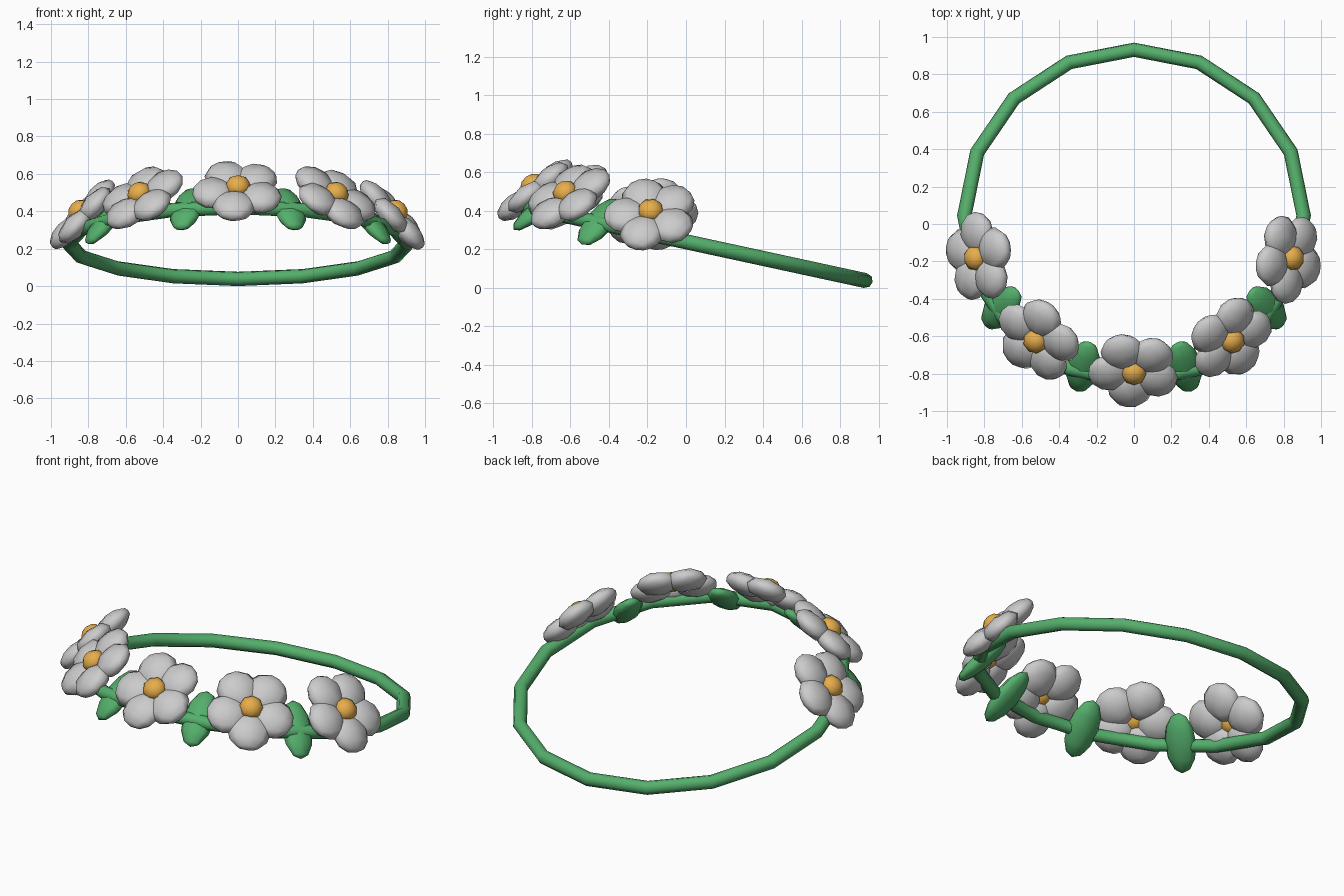
import bpy
from math import radians
from mathutils import Matrix

if "Cube" in bpy.data.objects:
    bpy.data.objects.remove(bpy.data.objects["Cube"])

def material(name, color):
    m = bpy.data.materials.new(name)
    m.diffuse_color = color
    m.use_nodes = True
    m.node_tree.nodes["Principled BSDF"].inputs["Base Color"].default_value = m.diffuse_color
    return m

GREEN = material("green", (0.09, 0.43, 0.15, 1))
YELLOW = material("yellow", (0.80, 0.42, 0.07, 1))
R = 0.907
TILT = Matrix.Translation((0, 0.045, 0.23)) @ Matrix.Rotation(radians(-12.2), 4, 'X')

def rot(deg, axis):
    return Matrix.Rotation(radians(deg), 4, axis)

def finish(name, matrix, mat=None):
    ob = bpy.context.object
    ob.name = name
    ob.data.transform(matrix)
    if mat:
        ob.data.materials.append(mat)
    for p in ob.data.polygons:
        p.use_smooth = True

def ellipsoid(name, matrix, size, segs, rings, mat=None):
    # sphere with poles along local y, scaled to half sizes
    bpy.ops.mesh.primitive_uv_sphere_add(segments=segs, ring_count=rings, radius=1)
    finish(name, matrix @ Matrix.Diagonal((*size, 1)) @ rot(90, 'X'), mat)

def on_ring(azimuth, inward, up, lean):
    # frame on the tilted band: x along band, y up the slope, z facing outward
    return (TILT @ rot(azimuth, 'Z')
            @ Matrix.Translation((0, -R + inward, up)) @ rot(lean, 'X'))

# Stem band
bpy.ops.mesh.primitive_torus_add(major_segments=16, minor_segments=8,
                                 major_radius=R, minor_radius=0.039)
finish("stem_band", TILT, GREEN)

# Flowers with five petals and a round centre
for n, (az, spin) in enumerate(zip((-73, -36.5, 0, 36.5, 73), (90, 105, 117, 54, 54))):
    base = on_ring(az, 0.042, 0.1, 50)
    for k in range(5):
        m = (base @ rot(spin - 90 + 72 * k, 'Z')
             @ Matrix.Translation((0, 0.133, 0)) @ rot(1, 'X'))
        ellipsoid(f"flower_{n}_petal_{k}", m, (0.12, 0.114, 0.06), 8, 6)
    ellipsoid(f"flower_{n}_centre", base @ Matrix.Translation((0, 0, 0.03)) @ rot(90, 'X'),
              (0.068, 0.055, 0.068), 8, 6, YELLOW)

# Leaves between the flowers
for n, az in enumerate((-54.5, -18.2, 18.2, 54.5)):
    ellipsoid(f"leaf_{n}", on_ring(az, 0.036, 0.006, 50), (0.09, 0.175, 0.047), 8, 6, GREEN)
